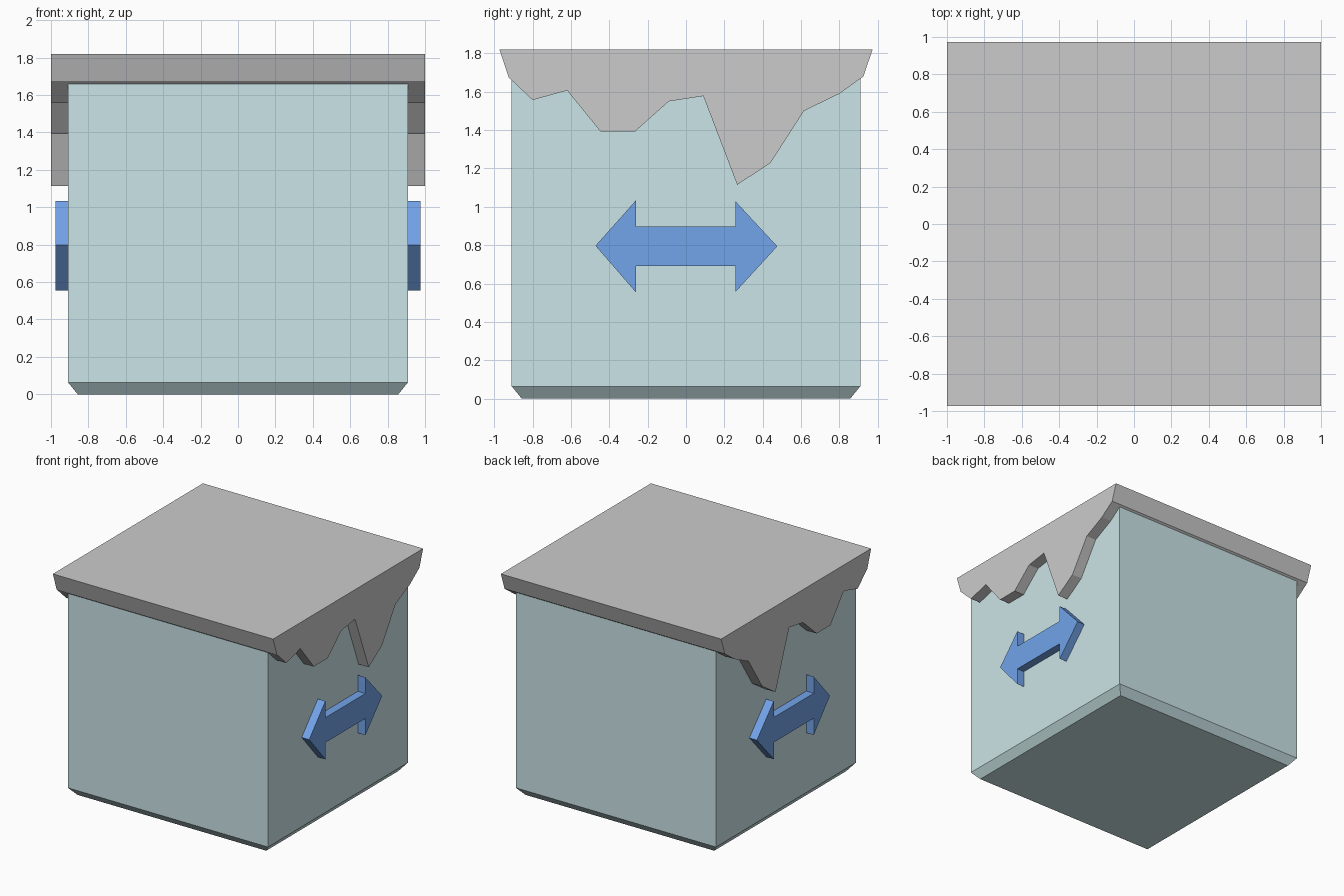
import bpy, bmesh

if "Cube" in bpy.data.objects:
    bpy.data.objects.remove(bpy.data.objects["Cube"])


def finish(name, bm, color=None):
    bmesh.ops.recalc_face_normals(bm, faces=bm.faces)
    me = bpy.data.meshes.new(name)
    bm.to_mesh(me)
    bm.free()
    ob = bpy.data.objects.new(name, me)
    bpy.context.collection.objects.link(ob)
    if color:
        mat = bpy.data.materials.new(name + "_material")
        mat.diffuse_color = (*color, 1)
        mat.use_nodes = True
        mat.node_tree.nodes["Principled BSDF"].inputs["Base Color"].default_value = mat.diffuse_color
        me.materials.append(mat)
    return ob


def prism(name, profile, x0, x1, color=None):
    """Extrude a (y, z) outline along x."""
    bm = bmesh.new()
    face = bm.faces.new([bm.verts.new((x0, y, z)) for y, z in profile])
    ext = bmesh.ops.extrude_face_region(bm, geom=[face])["geom"]
    bmesh.ops.translate(bm, vec=(x1 - x0, 0, 0),
                        verts=[v for v in ext if isinstance(v, bmesh.types.BMVert)])
    return finish(name, bm, color)


# Block body: square column with a chamfered bottom edge
bm = bmesh.new()
rings = [[bm.verts.new((sx * r, sy * r, z)) for sx, sy in ((-1, -1), (1, -1), (1, 1), (-1, 1))]
         for r, z in ((0.857, 0), (0.909, 0.064), (0.909, 1.7))]
for low, high in zip(rings, rings[1:]):
    for i in range(4):
        j = (i + 1) % 4
        bm.faces.new((low[i], low[j], high[j], high[i]))
bm.faces.new(rings[0])
bm.faces.new(rings[-1])
finish("block_body", bm, (0.60, 0.78, 0.80))

# Grey top with dripping edge on both sides
drip = [(-0.973, 1.82), (-0.925, 1.675), (-0.80, 1.557), (-0.62, 1.607),
        (-0.445, 1.392), (-0.267, 1.392), (-0.09, 1.55), (0.09, 1.578),
        (0.267, 1.115), (0.44, 1.228), (0.615, 1.50), (0.80, 1.59),
        (0.925, 1.68), (0.973, 1.82)]
prism("dripping_top", drip, -1, 1)

# Raised double arrow on the right side, mirrored to the left
arrow = [(-0.472, 0.797), (-0.262, 1.033), (-0.262, 0.897), (0.257, 0.897),
         (0.257, 1.03), (0.476, 0.794), (0.257, 0.555), (0.257, 0.692),
         (-0.262, 0.692), (-0.262, 0.555)]
side_arrows = prism("side_arrows", arrow, 0.9, 0.977, (0.17, 0.37, 0.82))
side_arrows.modifiers.new("mirror", 'MIRROR').use_axis[0] = True
